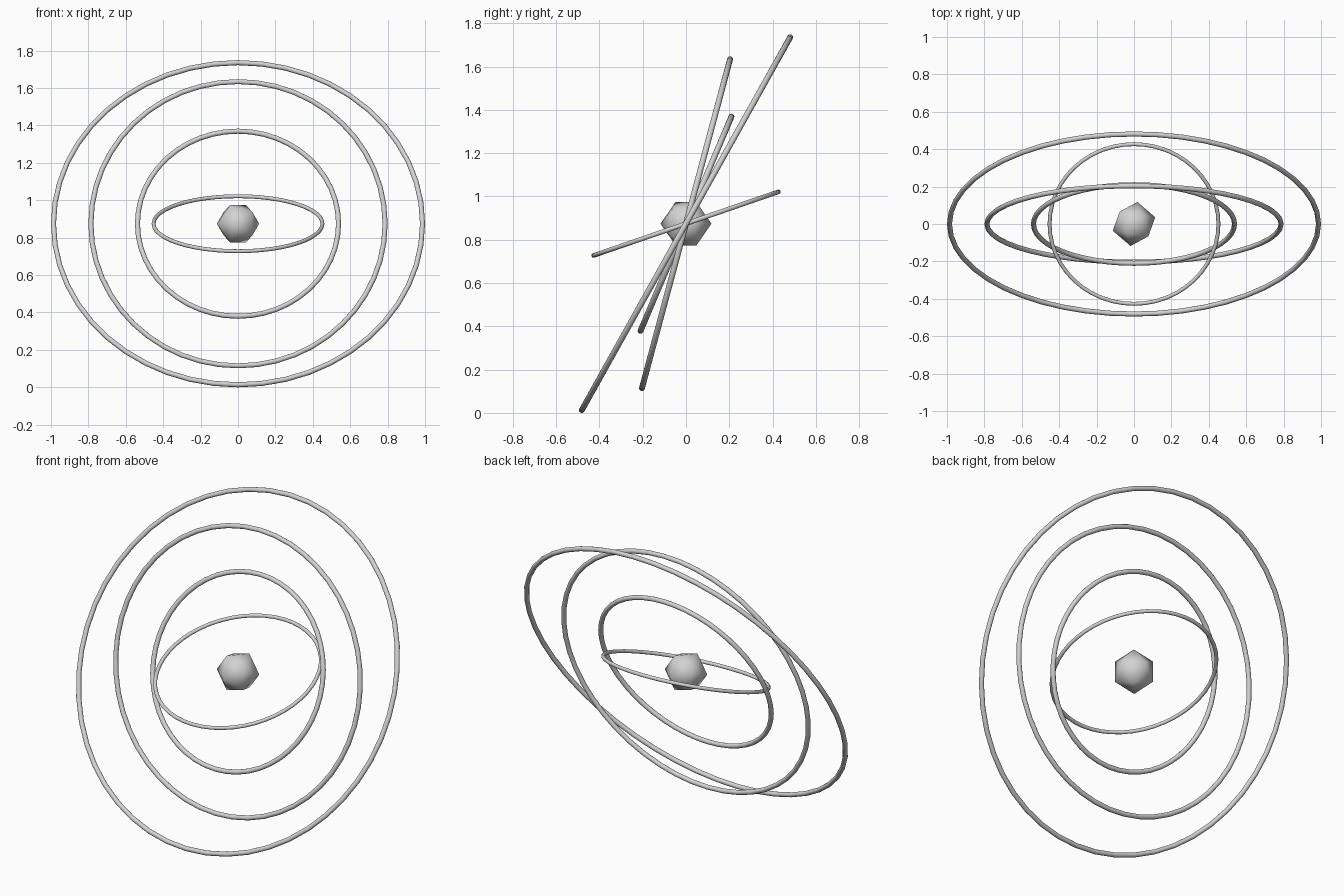
import bpy
import math

cube = bpy.data.objects.get("Cube")
if cube:
    bpy.data.objects.remove(cube, do_unlink=True)

CENTRE = (0, 0, 0.874)

# Single pale grey finish
grey = bpy.data.materials.new("pale_grey")
grey.use_nodes = True
colour = (0.65, 0.65, 0.65, 1)
grey.diffuse_color = colour
grey.node_tree.nodes["Principled BSDF"].inputs["Base Color"].default_value = colour


def finish(name):
    obj = bpy.context.object
    obj.name = name
    obj.data.materials.append(grey)
    bpy.ops.object.shade_smooth()
    return obj


def ring(name, outer, tube, tilt):
    """Thin hoop tipped about the x axis."""
    bpy.ops.mesh.primitive_torus_add(
        major_radius=outer - tube, minor_radius=tube,
        major_segments=48, minor_segments=12,
        location=CENTRE, rotation=(math.radians(tilt), 0, 0))
    finish(name)


# Tilted orbit rings, from the largest inwards
ring("outer_ring", 1.0, 0.0135, 60.8)
ring("second_ring", 0.80, 0.0135, 75)
ring("third_ring", 0.551, 0.0135, 67)
ring("inner_ring", 0.462, 0.0105, 19)

# Faceted core, softly shaded
bpy.ops.mesh.primitive_ico_sphere_add(
    subdivisions=1, radius=0.119, location=CENTRE,
    rotation=(math.radians(-90), 0, math.radians(-9)))
finish("core")
